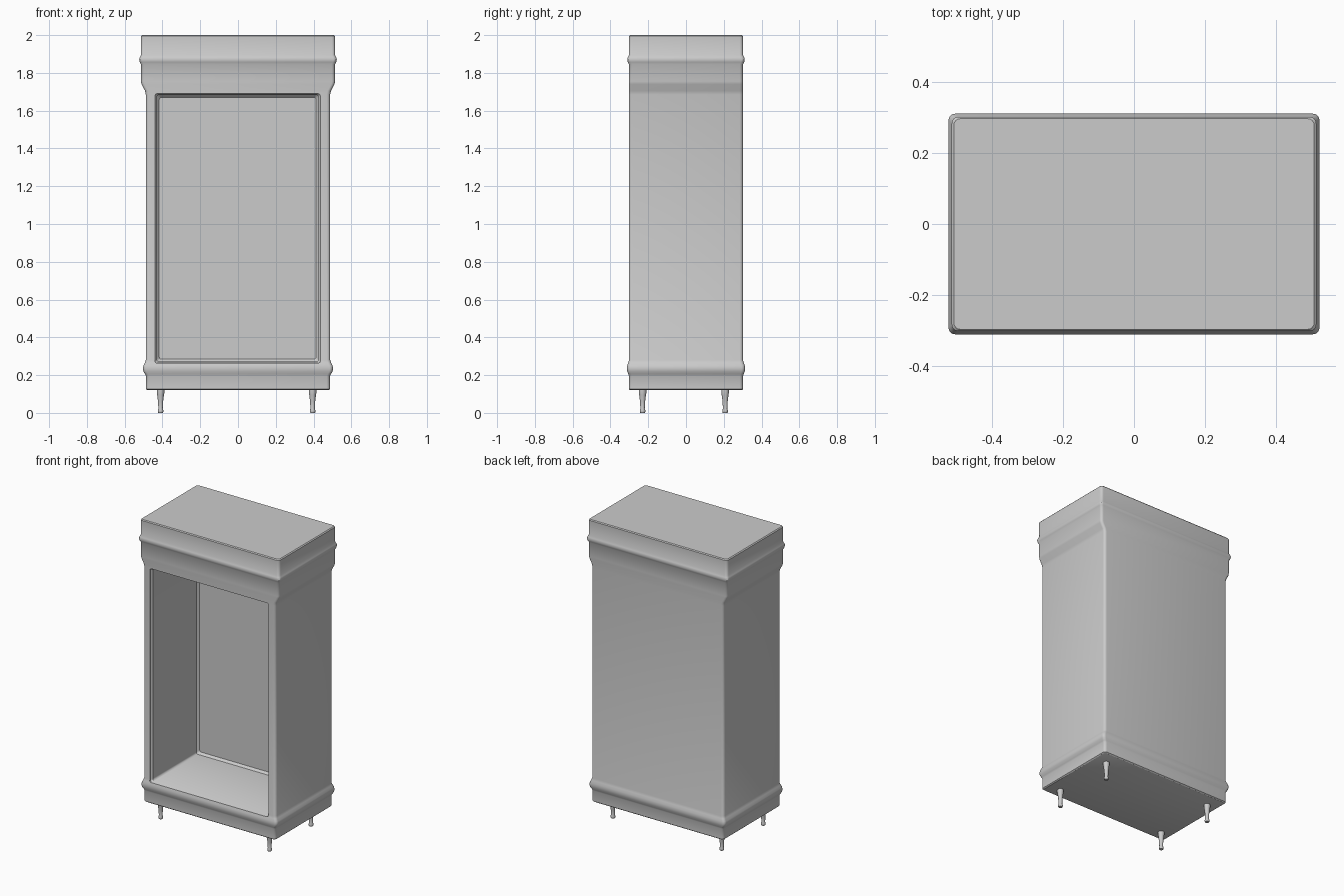
import bpy, bmesh, math
from mathutils import Matrix

if "Cube" in bpy.data.objects:
    bpy.data.objects.remove(bpy.data.objects["Cube"])


def ring_points(hx, hy, r, seg=4):
    # outline of a rounded rectangle
    pts = []
    for i, (sx, sy) in enumerate([(1, 1), (-1, 1), (-1, -1), (1, -1)]):
        for k in range(seg + 1):
            a = math.pi / 2 * (i + k / seg)
            pts.append((sx * (hx - r) + r * math.cos(a), sy * (hy - r) + r * math.sin(a)))
    return pts


def loft(name, rings, matrix=Matrix()):
    # closed solid through stacked outlines: [(height, [(x, y)...])...]
    bm = bmesh.new()
    loops = [[bm.verts.new((x, y, z)) for x, y in pts] for z, pts in rings]
    n = len(loops[0])
    for a, b in zip(loops, loops[1:]):
        for i in range(n):
            j = (i + 1) % n
            bm.faces.new((a[i], a[j], b[j], b[i]))
    bm.faces.new(loops[0][::-1])
    bm.faces.new(loops[-1])
    bm.transform(matrix)
    bmesh.ops.recalc_face_normals(bm, faces=bm.faces)
    me = bpy.data.meshes.new(name)
    bm.to_mesh(me)
    bm.free()
    ob = bpy.data.objects.new(name, me)
    bpy.context.collection.objects.link(ob)
    return ob


def smooth(ob):
    bpy.ops.object.select_all(action='DESELECT')
    ob.select_set(True)
    bpy.context.view_layer.objects.active = ob
    bpy.ops.object.shade_smooth_by_angle(angle=math.radians(35))


# cabinet body with plinth moulding, flared cornice and cornice moulding
profile = [
    (0.12, .480, .295), (0.126, .487, .302), (0.195, .487, .302), (0.205, .492, .305),
    (0.22, .501, .311), (0.235, .503, .312), (0.25, .501, .311), (0.265, .493, .306),
    (0.28, .488, .302), (1.685, .488, .302), (1.705, .492, .302), (1.74, .511, .302),
    (1.755, .514, .302), (1.845, .514, .302), (1.857, .520, .308), (1.87, .523, .311),
    (1.883, .520, .308), (1.895, .514, .302), (1.994, .514, .302), (2.0, .508, .297)]
cabinet = loft("cabinet", [(z, ring_points(hx, hy, .018)) for z, hx, hy in profile])

# compartment opening: bevelled front edge, rounded inner back
niche = [(-0.40, .438, .713), (-0.297, .438, .713), (-0.285, .428, .706),
         (0.175, .428, .706), (0.19, .415, .693)]
cutter = loft("opening_cutter", [(-y, ring_points(hx, hz, .012)) for y, hx, hz in niche],
              Matrix.Translation((-.002, 0, .977)) @ Matrix.Rotation(math.pi / 2, 4, 'X'))
cutter.hide_render = True
mod = cabinet.modifiers.new("opening", 'BOOLEAN')
mod.operation = 'DIFFERENCE'
mod.solver = 'EXACT'
mod.object = cutter
bpy.context.view_layer.objects.active = cabinet
bpy.ops.object.modifier_apply(modifier=mod.name)
bpy.data.objects.remove(cutter)
smooth(cabinet)

# turned legs
leg_profile = [(0, .012), (.004, .0145), (.014, .0145), (.022, .0115), (.06, .0135),
               (.095, .018), (.105, .020), (.122, .020)]
circle = [(math.cos(i * math.pi / 8), math.sin(i * math.pi / 8)) for i in range(16)]
for side, x in (("left", -.41), ("right", .395)):
    for end, y in (("front", -.23), ("back", .207)):
        leg = loft(f"{end}_{side}_leg",
                   [(z, [(r * cx, r * cy) for cx, cy in circle]) for z, r in leg_profile])
        leg.location = (x, y, 0)
        smooth(leg)
